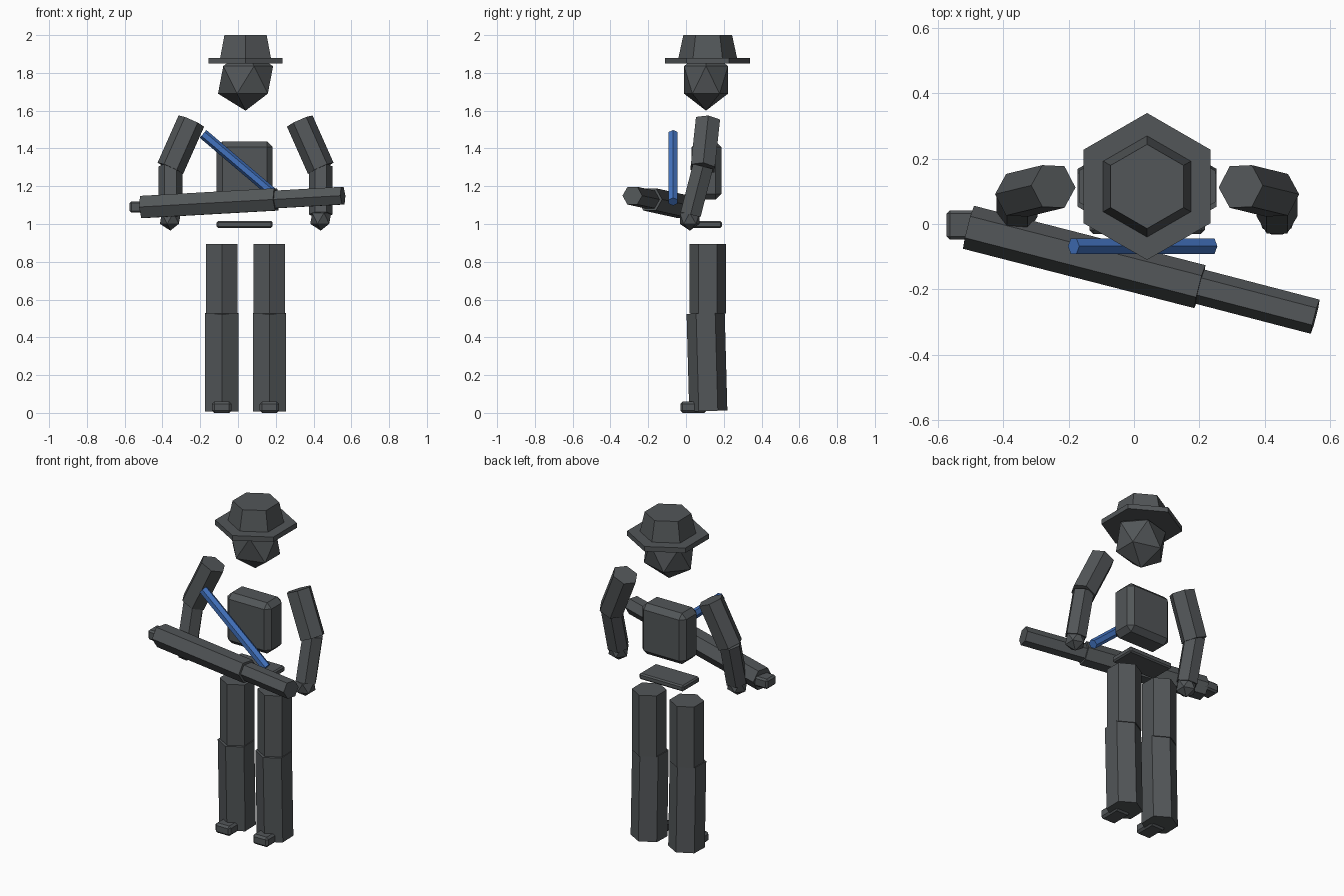
import bpy, bmesh, math
from mathutils import Vector

if "Cube" in bpy.data.objects:
    bpy.data.objects.remove(bpy.data.objects["Cube"])


def material(name, rgb):
    m = bpy.data.materials.new(name)
    m.diffuse_color = (*rgb, 1)
    m.use_nodes = True
    m.node_tree.nodes["Principled BSDF"].inputs["Base Color"].default_value = m.diffuse_color
    return m


GREY = material("slate_grey", (0.085, 0.093, 0.098))
BLUE = material("strap_blue", (0.055, 0.17, 0.52))
MID_X, MID_Y = 0.04, 0.115      # body centre line


def finish(name, bm, mat):
    bmesh.ops.recalc_face_normals(bm, faces=bm.faces)
    me = bpy.data.meshes.new(name)
    bm.to_mesh(me)
    bm.free()
    me.materials.append(mat)
    ob = bpy.data.objects.new(name, me)
    bpy.context.collection.objects.link(ob)
    return ob


def hex_prism(name, start, end, r1, r2=None, corner=(0, 1, 0), mat=GREY):
    """Six-sided prism between two points; one corner points along 'corner'."""
    a, b = Vector(start), Vector(end)
    d = (b - a).normalized()
    u = Vector(corner)
    u = (u - d * u.dot(d)).normalized()
    v = d.cross(u)
    bm = bmesh.new()
    rings = []
    for c, r in ((a, r1), (b, r2 or r1)):
        rings.append([bm.verts.new(c + r * (u * math.cos(i * math.pi / 3) + v * math.sin(i * math.pi / 3)))
                      for i in range(6)])
    for i in range(6):
        j = (i + 1) % 6
        bm.faces.new((rings[0][i], rings[0][j], rings[1][j], rings[1][i]))
    bm.faces.new(rings[0])
    bm.faces.new(rings[1])
    return finish(name, bm, mat)


def bevel_box(name, lo, hi, bevel):
    """Box between two corners with chamfered edges."""
    bm = bmesh.new()
    bmesh.ops.create_cube(bm, size=1)
    for v in bm.verts:
        v.co = [(l + h) / 2 + c * (h - l) for l, h, c in zip(lo, hi, v.co)]
    bmesh.ops.bevel(bm, geom=bm.edges[:], offset=bevel, segments=1, affect='EDGES')
    return finish(name, bm, GREY)


def ico(name, centre, radii):
    bm = bmesh.new()
    bmesh.ops.create_icosphere(bm, subdivisions=1, radius=1)
    for v in bm.verts:
        v.co = [c + r * k for c, r, k in zip(centre, radii, v.co)]
    return finish(name, bm, GREY)


# Head and hat
ico("head", (MID_X, 0.106, 1.763), (0.163, 0.137, 0.163))
hex_prism("hat_brim", (MID_X, MID_Y, 1.85), (MID_X, MID_Y, 1.88), 0.225)
hex_prism("hat_crown", (MID_X, MID_Y, 1.88), (MID_X, MID_Y, 2.0), 0.155, 0.129)

# Torso and hips
bevel_box("torso", (-0.113, 0.03, 1.13), (0.183, 0.187, 1.438), 0.03)
bevel_box("hips", (-0.113, 0.03, 0.98), (0.183, 0.19, 1.016), 0.008)

for side, s in (("right", -1), ("left", 1)):
    # Legs and feet
    lx = MID_X + s * 0.126
    hex_prism(side + "_thigh", (lx, MID_Y, 0.895), (lx, MID_Y, 0.525), 0.096)
    hex_prism(side + "_shin", (lx, 0.104, 0.527), (lx, 0.118, 0.01), 0.101)
    bevel_box(side + "_foot", (lx - 0.051, -0.03, 0.0), (lx + 0.051, 0.11, 0.06), 0.012)
    # Arms and hands
    elbow = (MID_X + s * 0.398, 0.088, 1.295)
    wrist = (MID_X + s * 0.398, 0.024, 1.05)
    hex_prism(side + "_upper_arm", (MID_X + s * 0.287, 0.115, 1.545), elbow, 0.074, corner=(1, 0, 0))
    hex_prism(side + "_forearm", (elbow[0], 0.09, 1.305), wrist, 0.063, corner=(1, 0, 0))
    ico(side + "_hand", (wrist[0], 0.02, 1.03), (0.062, 0.062, 0.065))

# Long tube held across the body
joint = (0.202, -0.192, 1.13)
hex_prism("tube_body", (-0.507, -0.01, 1.09), joint, 0.068, corner=(0.25, 1, 0))
hex_prism("tube_front", joint, (0.555, -0.284, 1.15), 0.054, corner=(0.25, 1, 0))
bevel_box("tube_end_block", (-0.574, -0.048, 1.06), (-0.47, 0.042, 1.12), 0.01)

# Blue strap
hex_prism("strap", (-0.185, -0.068, 1.477), (0.238, -0.068, 1.118), 0.027, corner=(1, 0, 0), mat=BLUE)
